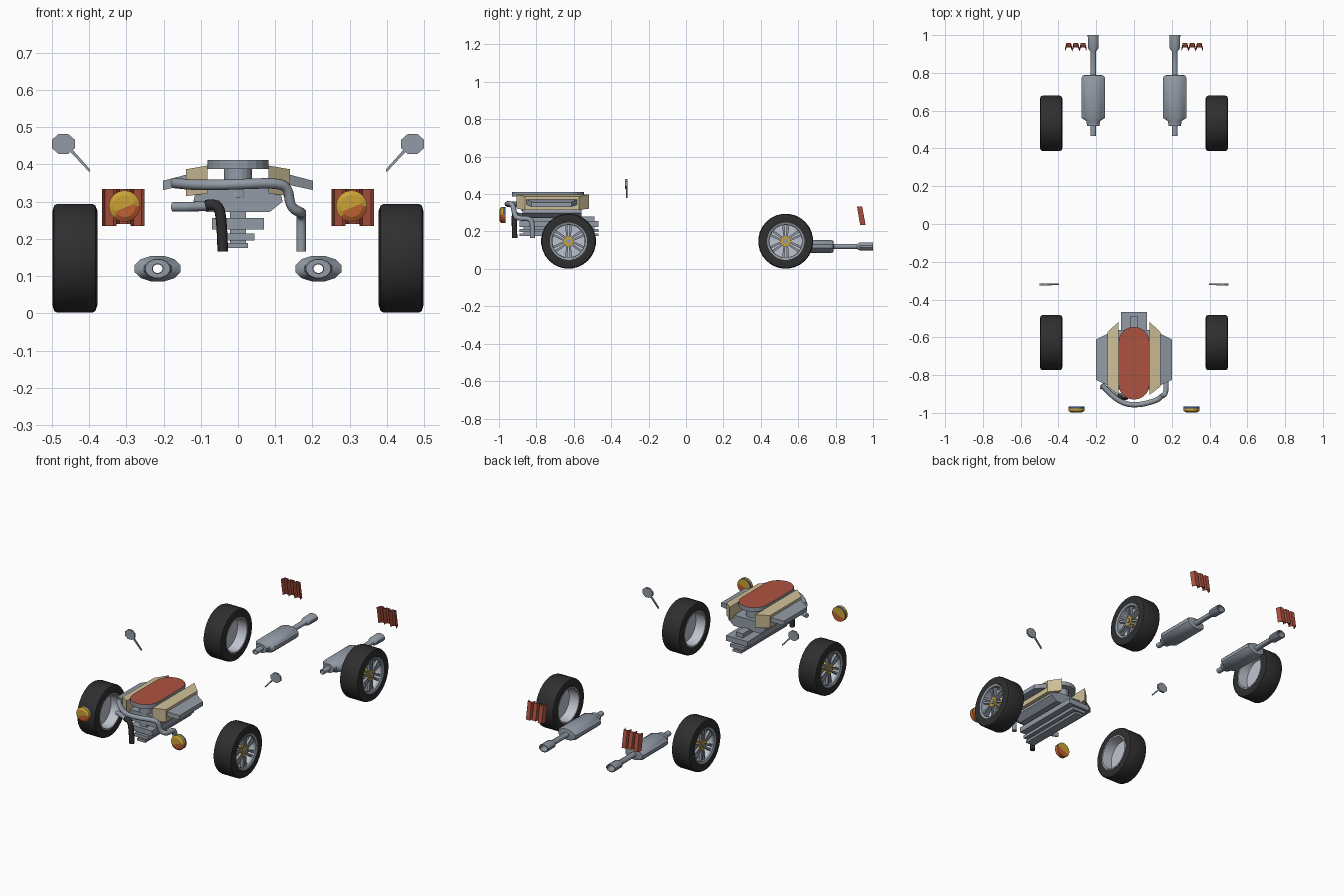
import bpy, bmesh, math
from mathutils import Vector

if "Cube" in bpy.data.objects:
    bpy.data.objects.remove(bpy.data.objects["Cube"])


def material(name, r, g, b):
    m = bpy.data.materials.new(name)
    m.diffuse_color = (r, g, b, 1)
    m.use_nodes = True
    m.node_tree.nodes["Principled BSDF"].inputs["Base Color"].default_value = m.diffuse_color
    return m


BLACK = material("rubber black", .028, .028, .028)
GREY = material("steel grey", .29, .33, .38)
LIGHT = material("pale alloy", .52, .55, .62)
RED = material("brick red", .42, .085, .05)
TAN = material("sand tan", .62, .52, .31)
YELLOW = material("amber yellow", .60, .36, .035)
ORANGE = material("burnt orange", .52, .12, .03)
BLUE = material("deep blue", .05, .10, .27)


def build(name, verts, faces, mats, rule=None, smooth=False):
    """Make an object; rule(centre, normal) gives the material index."""
    bm = bmesh.new()
    vs = [bm.verts.new(v) for v in verts]
    for f in faces:
        bm.faces.new([vs[i] for i in f])
    bmesh.ops.recalc_face_normals(bm, faces=bm.faces)
    if rule:
        for f in bm.faces:
            f.material_index = rule(f.calc_center_median(), f.normal)
    me = bpy.data.meshes.new(name)
    bm.to_mesh(me)
    bm.free()
    for m in mats:
        me.materials.append(m)
    ob = bpy.data.objects.new(name, me)
    bpy.context.collection.objects.link(ob)
    if smooth:
        bpy.ops.object.select_all(action='DESELECT')
        ob.select_set(True)
        bpy.context.view_layer.objects.active = ob
        bpy.ops.object.shade_smooth_by_angle(angle=math.radians(35))
    return ob


def loft(name, a, b, mats, rule=None, smooth=False):
    """Solid between two matching polygons."""
    n = len(a)
    faces = [list(range(n)), list(range(n, 2 * n))]
    faces += [(i, (i + 1) % n, n + (i + 1) % n, n + i) for i in range(n)]
    return build(name, a + b, faces, mats, rule, smooth)


def box(name, x0, x1, y0, y1, z0, z1, mat):
    ring = [(x0, y0), (x1, y0), (x1, y1), (x0, y1)]
    return loft(name, [(x, y, z0) for x, y in ring], [(x, y, z1) for x, y in ring], [mat])


def lathe(name, profile, axis, c, mat, n=28, squash=None):
    """Spin a closed (along, radius) profile about the x or y axis."""
    verts = []
    for d, r in profile:
        for i in range(n):
            t = 2 * math.pi * (i + .5) / n
            u, w = r * math.cos(t), r * math.sin(t)
            if squash:
                w *= squash(r)
            verts.append((d, c[1] + u, c[2] + w) if axis == 'x' else (c[0] + u, d, c[2] + w))
    m = len(profile)
    faces = [(j * n + i, j * n + (i + 1) % n, (j + 1) % m * n + (i + 1) % n, (j + 1) % m * n + i)
             for j in range(m) for i in range(n)]
    return build(name, verts, faces, [mat], smooth=True)


def tube(name, points, r, mat):
    cu = bpy.data.curves.new(name, 'CURVE')
    cu.dimensions = '3D'
    sp = cu.splines.new('NURBS')
    sp.points.add(len(points) - 1)
    for p, q in zip(sp.points, points):
        p.co = (*q, 1)
    sp.use_endpoint_u = True
    sp.order_u = 3
    sp.resolution_u = 5
    cu.bevel_depth, cu.bevel_resolution, cu.use_fill_caps = r, 2, True
    cu.materials.append(mat)
    ob = bpy.data.objects.new(name, cu)
    bpy.context.collection.objects.link(ob)
    bpy.ops.object.select_all(action='DESELECT')
    ob.select_set(True)
    bpy.context.view_layer.objects.active = ob
    bpy.ops.object.convert(target='MESH')


def circle(r, n, start=0):
    return [(r * math.cos(start + 2 * math.pi * i / n), r * math.sin(start + 2 * math.pi * i / n))
            for i in range(n)]


# Wheels
for s, side in ((1, "right"), (-1, "left")):
    for y, end in ((-.628, "front"), (.533, "rear")):
        tag, c = f"{end}_{side}", (0, y, .148)
        lathe("tyre_" + tag, [(s * x, r) for x, r in (
            (.382, .099), (.378, .128), (.383, .143), (.392, .147),
            (.485, .147), (.494, .143), (.498, .128), (.494, .099))], 'x', c, BLACK)
        lathe("rim_barrel_" + tag, [(s * x, r) for x, r in (
            (.381, .1), (.381, .094), (.47, .090), (.484, .090), (.484, .1))], 'x', c, LIGHT)
        lathe("rim_lip_" + tag, [(s * x, r) for x, r in (
            (.48, .1), (.48, .087), (.492, .089), (.496, .1))], 'x', c, GREY)
        disc = circle(.093, 28)
        loft("wheel_backing_" + tag, [(s * .44, y + a, .148 + b) for a, b in disc],
             [(s * .446, y + a, .148 + b) for a, b in disc], [LIGHT])
        for k in range(6):
            t = math.pi * k / 3 + math.pi / 2
            for e in (-1, 1):
                # paired spokes, spreading toward the rim
                q = [(.015, e * .002), (.015, e * .011), (.09, e * .019), (.09, e * .006)]
                q = [(y + a * math.cos(t) - b * math.sin(t), .148 + a * math.sin(t) + b * math.cos(t))
                     for a, b in q]
                loft("spoke_" + tag, [(s * .468, a, b) for a, b in q],
                     [(s * .484, a, b) for a, b in q], [GREY])
        for r, x0, x1, m in ((.028, .444, .487, YELLOW), (.014, .486, .493, GREY)):
            h = circle(r, 12)
            loft("hub_" + tag, [(s * x0, y + a, .148 + b) for a, b in h],
                 [(s * x1, y + a, .148 + b) for a, b in h], [m])

    # Exhaust silencer: hollow from inlet to flared tip
    lathe("silencer_" + side, [
        (.465, .016), (.52, .016), (.52, .034), (.545, .038), (.562, .064), (.775, .064),
        (.787, .056), (.79, .016), (.915, .016), (.93, .029), (1, .030),
        (1, .024), (.935, .023), (.92, .013), (.465, .013)],
        'y', (s * .216, 0, .12), GREY, 12, lambda r: .56 if r > .05 else (.75 if r > .02 else .9))

    # Wing mirror
    o = [(s * .469 + a, .455 + b * .87) for a, b in circle(.0335, 8, math.pi / 8)]
    loft("mirror_head_" + side, [(x, -.325, z) for x, z in o], [(x, -.314, z) for x, z in o], [GREY])
    st = [(.459, .443), (.453, .449), (.397, .386), (.399, .379)]
    loft("mirror_stalk_" + side, [(s * x, -.322, z) for x, z in st],
         [(s * x, -.314, z) for x, z in st], [GREY])

    # Headlight: amber and orange faces with a blue band
    cx, cz = s * .305, .288
    steps = 24
    a = [(cx + u, 0, cz + w) for u, w in circle(.042, steps)]
    cut = lambda p: p[2] - cz > -.012 + .35 * (p[0] - cx)
    rows = [(-.997, .7), (-.99, 1), (-.978, 1), (-.966, 1)]
    verts = [(cx + (p[0] - cx) * k, y, cz + (p[2] - cz) * k) for y, k in rows for p in a]
    faces = [(j * steps + i, j * steps + (i + 1) % steps, (j + 1) * steps + (i + 1) % steps,
              (j + 1) * steps + i) for j in range(3) for i in range(steps)]
    # each cap is split along the colour line
    up = [i for i in range(steps) if cut(a[i])]
    first = next(i for i in up if (i - 1) % steps not in up)
    order = [(first + i) % steps for i in range(steps)]
    top = order[:len(up)]
    low = order[len(up) - 1:] + [first]
    for off in (0, 3 * steps):
        faces += [[off + i for i in top], [off + i for i in low]]
    build("headlight_" + side, verts, faces, [YELLOW, ORANGE, BLUE],
          lambda p, n: 2 if (p.y > -.978 and abs(n.y) < .5 and cut(p)) else (0 if cut(p) else 1))

    # Tail light: three slanted channels, open toward the front
    for k in range(3):
        x = s * (.27 + .038 * k)
        sec = [(-.019, -.016), (-.012, .012), (.012, .012), (.019, -.016), (.011, .004), (-.011, .004)]
        z0 = .235 if k != 1 else .24
        loft("tail_light_bar_" + side, [(x + u, .947 + v, z0) for u, v in sec],
             [(x + u, .93 + v, .334) for u, v in sec], [RED])

    # Rocker cover, narrowing outward, with the exhaust manifold slab
    inner = [(-.905, .322), (-.518, .322), (-.518, .397), (-.905, .397)]
    outer = [(-.86, .315), (-.572, .315), (-.572, .387), (-.86, .387)]
    loft("rocker_cover_" + side, [(s * .082, y, z) for y, z in inner],
         [(s * .14, y, z) for y, z in outer], [TAN])
    loft("manifold_" + side, [(s * .137, y, z) for y, z in ((-.855, .345), (-.58, .345), (-.58, .373), (-.855, .373))],
         [(s * .202, y, z) for y, z in ((-.825, .331), (-.612, .331), (-.612, .356), (-.825, .356))], [GREY])

# Air cleaner: red top on a grey stadium, with the intake neck below


def stadium(r, y0, y1, n=10):
    return ([(r * math.cos(math.pi * i / n), y1 - r + r * math.sin(math.pi * i / n)) for i in range(n + 1)]
            + [(-r * math.cos(math.pi * i / n), y0 + r - r * math.sin(math.pi * i / n)) for i in range(n + 1)])


for name, r, y0, y1, z0, z1 in (("air_cleaner", .082, -.93, -.545, .388, .412),
                                ("intake_neck", .038, -.88, -.58, .31, .39)):
    p = stadium(r, y0, y1)
    loft(name, [(x, y, z0) for x, y in p], [(x, y, z1) for x, y in p], [GREY, RED],
         lambda c, n: 1 if n.z > .5 and c.z > .4 else 0)

# Engine block and stepped sump plates
sec = [(-.085, .272), (.085, .272), (.12, .3), (.112, .335), (-.112, .335), (-.12, .3)]
loft("engine_block", [(x, -.875, z) for x, z in sec], [(x, -.56, z) for x, z in sec], [GREY])
box("sump_core", -.022, .022, -.87, -.49, .178, .28, GREY)
for w, z0, z1 in ((.07, .225, .256), (.045, .196, .214), (.027, .175, .189)):
    box("sump_plate", -w, w, -.89, -.467, z0, z1, GREY)

# Coolant pipes and hose
tube("coolant_pipe", [(-.17, -.85, .35), (-.13, -.90, .345), (-.05, -.955, .345), (.03, -.958, .348),
                      (.10, -.94, .35), (.135, -.925, .34), (.14, -.915, .285), (.17, -.90, .27),
                      (.17, -.83, .27), (.17, -.82, .23), (.17, -.82, .166)], .014, GREY)
tube("lower_pipe", [(-.176, -.86, .286), (-.13, -.875, .286), (-.09, -.905, .288), (-.05, -.915, .29)], .013, GREY)
tube("rubber_hose", [(-.085, -.91, .29), (-.055, -.918, .298), (-.043, -.918, .25), (-.041, -.916, .166)], .0145, BLACK)
